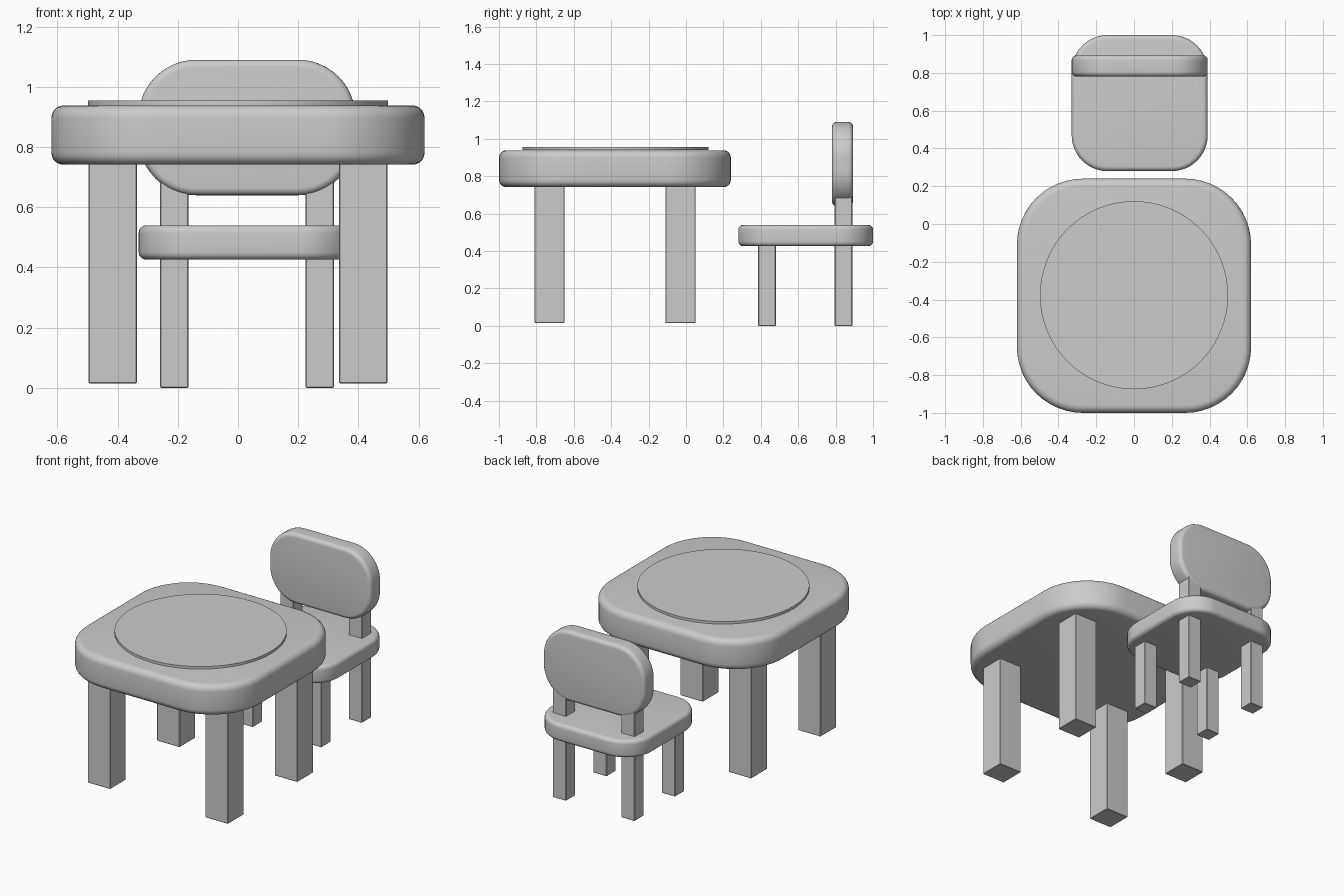
import bpy, bmesh
from math import pi, sin, cos
from mathutils import Matrix, Vector

if "Cube" in bpy.data.objects:
    bpy.data.objects.remove(bpy.data.objects["Cube"])


def finish(bm, name, smooth=True):
    bmesh.ops.recalc_face_normals(bm, faces=bm.faces)
    mesh = bpy.data.meshes.new(name)
    bm.to_mesh(mesh)
    bm.free()
    ob = bpy.data.objects.new(name, mesh)
    bpy.context.collection.objects.link(ob)
    if smooth:
        bpy.ops.object.select_all(action='DESELECT')
        ob.select_set(True)
        bpy.context.view_layer.objects.active = ob
        bpy.ops.object.shade_smooth_by_angle(angle=0.6)
    return ob


def slab(name, w, d, h, radius, rim, matrix, steps=12):
    """Rounded rectangle w x d, extruded by h, with softened top and bottom rims."""
    bm = bmesh.new()
    pts = []
    for i, (sx, sy) in enumerate([(1, 1), (-1, 1), (-1, -1), (1, -1)]):
        for k in range(steps + 1):
            a = (i + k / steps) * pi / 2
            pts.append((sx * (w / 2 - radius) + radius * cos(a),
                        sy * (d / 2 - radius) + radius * sin(a), -h / 2))
    base = bm.faces.new([bm.verts.new(p) for p in pts])
    ext = bmesh.ops.extrude_face_region(bm, geom=[base], use_keep_orig=True)
    bmesh.ops.translate(bm, vec=(0, 0, h), verts=[v for v in ext['geom'] if isinstance(v, bmesh.types.BMVert)])
    bmesh.ops.recalc_face_normals(bm, faces=bm.faces)
    rims = [e for e in bm.edges if abs(e.verts[0].co.z - e.verts[1].co.z) < 1e-5]
    bmesh.ops.bevel(bm, geom=rims, offset=rim, segments=5, profile=0.5, affect='EDGES')
    bm.transform(matrix)
    return finish(bm, name)


def post(name, x, y, size, z0, z1):
    bm = bmesh.new()
    bmesh.ops.create_cube(bm, size=1, matrix=Matrix.LocRotScale(
        Vector((x, y, (z0 + z1) / 2)), None, Vector((size, size, z1 - z0))))
    bmesh.ops.bevel(bm, geom=bm.edges[:], offset=0.003, segments=1, affect='EDGES')
    return finish(bm, name, smooth=False)


T = Matrix.Translation

# Table: top, round inset disc, four legs
slab("table_top", 1.24, 1.24, 0.197, 0.35, 0.04, T((0, -0.38, 0.84)))
bm = bmesh.new()
bmesh.ops.create_cone(bm, cap_ends=True, segments=64, radius1=0.498, radius2=0.498,
                      depth=0.016, matrix=T((0, -0.377, 0.947)))
finish(bm, "table_disc")
for sx, side in ((-1, "left"), (1, "right")):
    for y, end in ((-0.73, "front"), (-0.03, "back")):
        post(f"table_{end}_{side}_leg", sx * 0.416, y, 0.16, 0.015, 0.76)

# Chair: seat, upright backrest, four legs and two back posts
slab("chair_seat", 0.72, 0.72, 0.114, 0.19, 0.025, T((0.03, 0.64, 0.483)))
slab("chair_backrest", 0.72, 0.45, 0.112, 0.19, 0.025,
     T((0.03, 0.837, 0.865)) @ Matrix.Rotation(pi / 2, 4, 'X'))
for sx, side in ((-1, "left"), (1, "right")):
    x = 0.03 + sx * 0.242
    post(f"chair_front_{side}_leg", x, 0.433, 0.094, 0, 0.45)
    post(f"chair_back_{side}_leg", x, 0.842, 0.094, 0, 0.45)
    post(f"chair_{side}_back_post", x, 0.842, 0.094, 0.52, 0.70)
